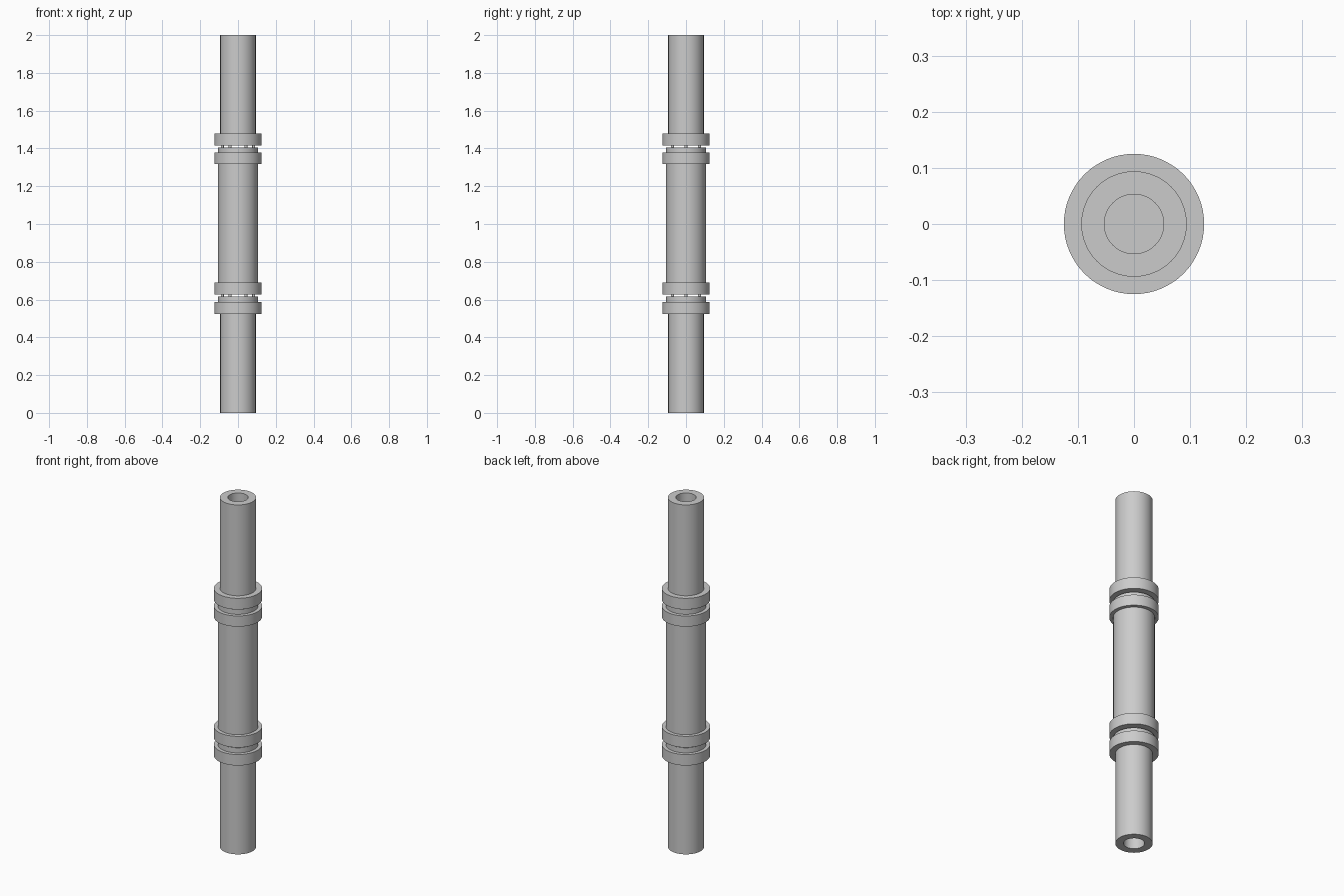
import bpy, math

cube = bpy.data.objects.get("Cube")
if cube:
    bpy.data.objects.remove(cube)

SEGMENTS = 64

steel = bpy.data.materials.new("grey_steel")
steel.use_nodes = True
GREY = (0.6, 0.6, 0.6, 1.0)
steel.diffuse_color = GREY
steel.node_tree.nodes["Principled BSDF"].inputs["Base Color"].default_value = GREY


def lathe(name, profile, closed=False):
    """Spin (radius, z) points around the z axis; open profiles get end caps."""
    verts, faces = [], []
    for r, z in profile:
        for i in range(SEGMENTS):
            a = math.tau * i / SEGMENTS
            verts.append((r * math.cos(a), r * math.sin(a), z))
    rings = len(profile)
    for k in range(rings if closed else rings - 1):
        low, high = k * SEGMENTS, (k + 1) % rings * SEGMENTS
        for i in range(SEGMENTS):
            j = (i + 1) % SEGMENTS
            faces.append((low + i, low + j, high + j, high + i))
    if not closed:
        faces.append(tuple(reversed(range(SEGMENTS))))
        faces.append(tuple(range((rings - 1) * SEGMENTS, rings * SEGMENTS)))
    mesh = bpy.data.meshes.new(name)
    mesh.from_pydata(verts, [], faces)
    obj = bpy.data.objects.new(name, mesh)
    bpy.context.collection.objects.link(obj)
    finish(obj)


def finish(obj):
    obj.data.materials.append(steel)
    bpy.ops.object.select_all(action="DESELECT")
    obj.select_set(True)
    bpy.context.view_layer.objects.active = obj
    bpy.ops.object.shade_smooth_by_angle(angle=math.radians(30))


BORE, PIPE, BODY, FLANGE = 0.053, 0.094, 0.105, 0.125

# Hollow end pipes, each with a flange facing the middle
lathe("lower_pipe", [(BORE, 0), (PIPE, 0), (PIPE, 0.523), (FLANGE, 0.523),
                     (FLANGE, 0.586), (BODY, 0.586), (BODY, 0.615), (BORE, 0.615)], True)
lathe("upper_pipe", [(BORE, 1.416), (FLANGE, 1.416), (FLANGE, 1.48),
                     (PIPE, 1.48), (PIPE, 2), (BORE, 2)], True)

# Solid middle body with a flange at each end and a raised face on top
lathe("middle_body", [(FLANGE, 0.626), (FLANGE, 0.69), (BODY, 0.69), (BODY, 1.318),
                      (FLANGE, 1.318), (FLANGE, 1.379), (BODY, 1.379), (BODY, 1.406)])

# Six pins bridging each narrow gap between flanges
for joint, z in (("lower", 0.62), ("upper", 1.411)):
    for n in range(6):
        a = math.tau * n / 6
        bpy.ops.mesh.primitive_cylinder_add(
            vertices=16, radius=0.008, depth=0.04,
            location=(0.083 * math.cos(a), 0.083 * math.sin(a), z))
        pin = bpy.context.object
        pin.name = f"{joint}_pin_{n + 1}"
        finish(pin)
